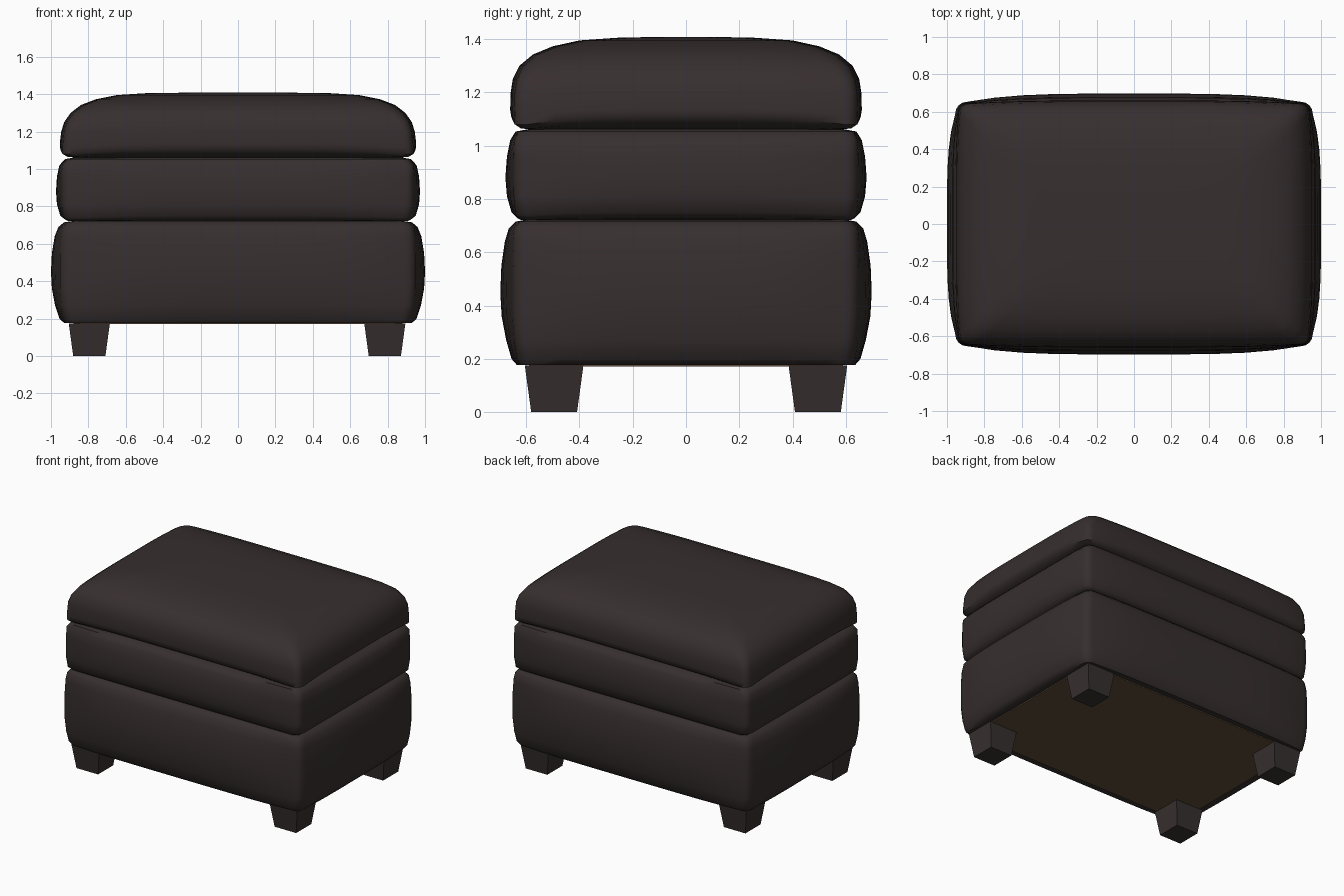
import bpy, bmesh, math

if "Cube" in bpy.data.objects:
    bpy.data.objects.remove(bpy.data.objects["Cube"])


def material(name, rgb):
    m = bpy.data.materials.new(name)
    m.diffuse_color = (*rgb, 1)
    m.use_nodes = True
    m.node_tree.nodes["Principled BSDF"].inputs["Base Color"].default_value = m.diffuse_color
    return m


LEATHER = material("dark leather", (0.038, 0.028, 0.028))
LINING = material("brown lining", (0.12, 0.075, 0.043))


def finish(name, bm, mat, angle=None):
    bmesh.ops.recalc_face_normals(bm, faces=bm.faces[:])
    me = bpy.data.meshes.new(name)
    bm.to_mesh(me)
    bm.free()
    me.materials.append(mat)
    ob = bpy.data.objects.new(name, me)
    bpy.context.collection.objects.link(ob)
    if angle:
        bpy.ops.object.select_all(action='DESELECT')
        ob.select_set(True)
        bpy.context.view_layer.objects.active = ob
        bpy.ops.object.shade_smooth_by_angle(angle=math.radians(angle))
    return ob


def outline(hx, hy, r, bow):
    """Rounded rectangle with outward-bowed sides; also gives how near a corner each point is."""
    pts = []
    for q in range(4):
        a0 = q * math.pi / 2
        sx, sy = [(1, 1), (-1, 1), (-1, -1), (1, -1)][q]
        for i in range(5):
            a = a0 + i * math.pi / 8
            pts.append((sx * (hx - bow - r) + r * math.cos(a),
                        sy * (hy - bow - r) + r * math.sin(a), 1.0))
        # straight run towards the next corner
        x0, y0, _ = pts[-1]
        a = a0 + math.pi / 2
        nx, ny = math.cos(a), math.sin(a)
        half = (hx if q % 2 == 0 else hy) - bow - r
        for i in range(1, 12):
            t = i / 12 * 2 - 1
            out = bow * (1 - t ** 4)
            pts.append((x0 - ny * half * 2 * i / 12 + nx * out,
                        y0 + nx * half * 2 * i / 12 + ny * out, t ** 4))
    return pts


def cushion(name, levels):
    """Loft rings of (half x, half y, z, corner radius, bow, corner droop)."""
    bm = bmesh.new()
    rings = []
    for hx, hy, z, r, bow, droop in levels:
        rings.append([bm.verts.new((x, y, z - droop * c))
                      for x, y, c in outline(hx, hy, r, bow)])
    n = len(rings[0])
    for a, b in zip(rings, rings[1:]):
        for i in range(n):
            j = (i + 1) % n
            bm.faces.new((a[i], a[j], b[j], b[i]))
    bm.faces.new(rings[0][::-1])
    bm.faces.new(rings[-1])
    return finish(name, bm, LEATHER, 50)


# Three stacked, puffed cushions
cushion("base_cushion", [
    (0.88, 0.59, 0.180, 0.04, 0.01, 0),
    (0.93, 0.635, 0.177, 0.05, 0.015, 0),
    (0.955, 0.655, 0.20, 0.06, 0.02, 0),
    (0.978, 0.675, 0.27, 0.06, 0.03, 0),
    (0.995, 0.692, 0.36, 0.06, 0.04, 0),
    (1.0, 0.697, 0.45, 0.06, 0.045, 0),
    (0.995, 0.693, 0.55, 0.06, 0.04, 0),
    (0.98, 0.68, 0.64, 0.06, 0.03, 0),
    (0.96, 0.665, 0.69, 0.06, 0.02, 0),
    (0.93, 0.64, 0.715, 0.05, 0.015, 0),
    (0.88, 0.60, 0.722, 0.04, 0.01, 0)])

cushion("middle_cushion", [
    (0.87, 0.59, 0.72, 0.04, 0.01, 0),
    (0.92, 0.632, 0.727, 0.05, 0.01, 0.005),
    (0.95, 0.655, 0.75, 0.05, 0.015, 0.01),
    (0.968, 0.672, 0.81, 0.05, 0.025, 0),
    (0.973, 0.678, 0.88, 0.05, 0.03, 0),
    (0.968, 0.672, 0.96, 0.05, 0.025, 0),
    (0.955, 0.66, 1.02, 0.05, 0.015, 0),
    (0.925, 0.64, 1.053, 0.05, 0.01, 0),
    (0.87, 0.59, 1.062, 0.04, 0.01, 0)])

cushion("top_cushion", [
    (0.86, 0.58, 1.06, 0.04, 0.01, 0),
    (0.92, 0.63, 1.08, 0.05, 0.01, 0.015),
    (0.95, 0.655, 1.105, 0.05, 0.012, 0.025),
    (0.953, 0.66, 1.135, 0.05, 0.015, 0.02),
    (0.945, 0.658, 1.20, 0.05, 0.015, 0),
    (0.93, 0.65, 1.25, 0.06, 0.015, 0),
    (0.895, 0.625, 1.30, 0.07, 0.015, 0),
    (0.84, 0.575, 1.342, 0.08, 0.015, 0),
    (0.76, 0.50, 1.373, 0.09, 0.015, 0),
    (0.65, 0.40, 1.395, 0.10, 0.015, 0),
    (0.50, 0.26, 1.405, 0.10, 0.01, 0),
    (0.30, 0.12, 1.408, 0.06, 0.01, 0)])

# Lining panel under the base
bm = bmesh.new()
bmesh.ops.create_cube(bm, size=1)
bmesh.ops.scale(bm, vec=(1.76, 1.18, 0.008), verts=bm.verts)
bmesh.ops.translate(bm, vec=(0, 0, 0.176), verts=bm.verts)
finish("bottom_lining", bm, LINING)

# Four tapered square legs
for sx, side in ((-1, "left"), (1, "right")):
    for sy, end in ((-1, "front"), (1, "back")):
        bm = bmesh.new()
        bmesh.ops.create_cube(bm, size=1)
        for v in bm.verts:
            w = 0.22 if v.co.z > 0 else 0.172
            v.co = (sx * 0.79 - 0.005 + v.co.x * w, sy * 0.495 + v.co.y * w,
                    0.175 if v.co.z > 0 else 0)
        finish(f"{end}_{side}_leg", bm, LEATHER)
